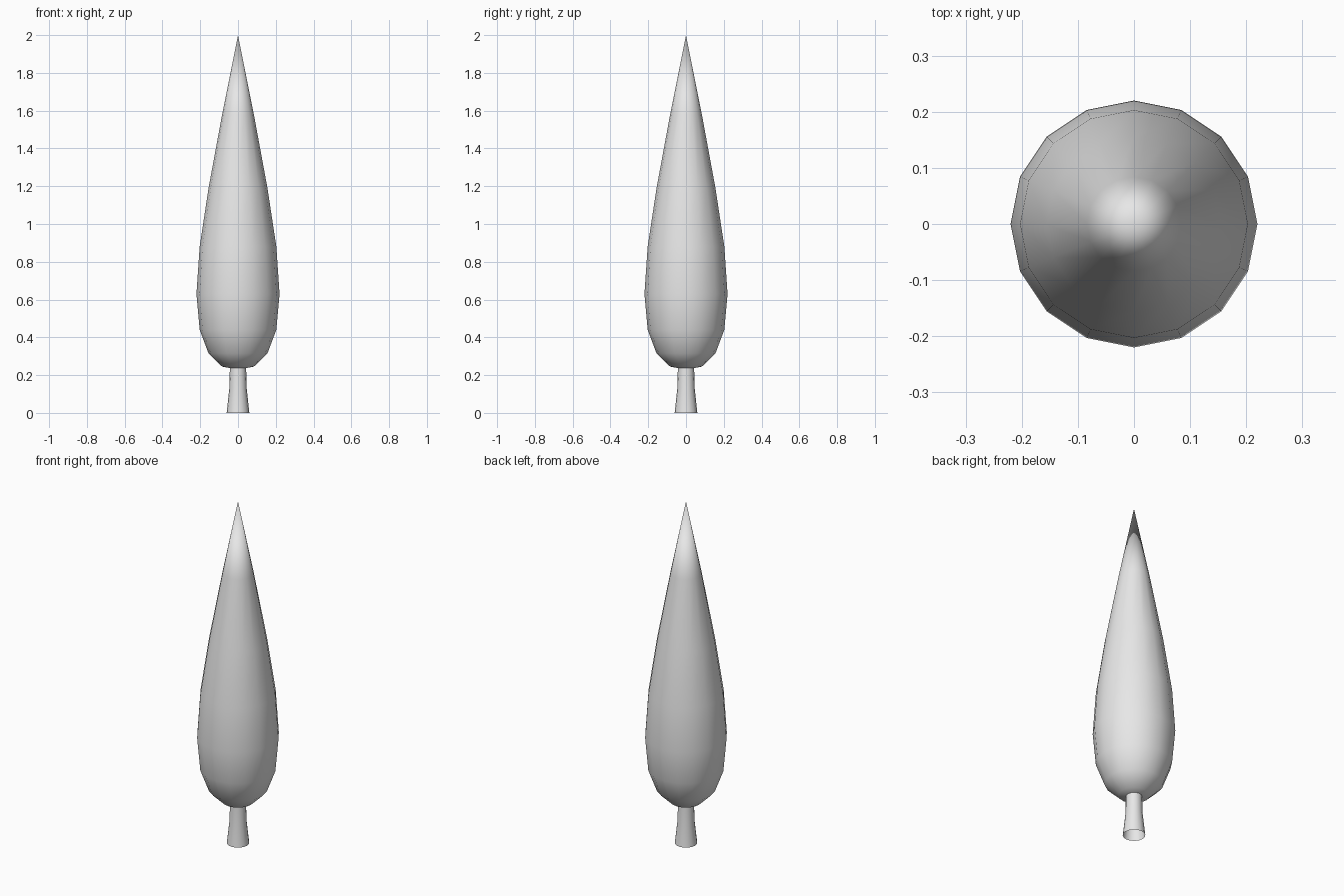
import bpy
import bmesh
from math import cos, sin, tau

cube = bpy.data.objects.get("Cube")
if cube:
    bpy.data.objects.remove(cube)

grey = bpy.data.materials.new("light_grey")
grey.use_nodes = True
grey.diffuse_color = (0.8, 0.8, 0.8, 1)
grey.node_tree.nodes["Principled BSDF"].inputs["Base Color"].default_value = (0.8, 0.8, 0.8, 1)


def lathe(name, profile, sides):
    """Turn a (radius, height) profile about z; zero radius makes a pole."""
    bm = bmesh.new()
    rings = []
    for r, z in profile:
        count = sides if r > 0 else 1
        rings.append([bm.verts.new((r * cos(tau * i / sides), r * sin(tau * i / sides), z))
                      for i in range(count)])
    for low, high in zip(rings, rings[1:]):
        for i in range(sides):
            j = (i + 1) % sides
            corners = [low[i % len(low)], low[j % len(low)],
                       high[j % len(high)], high[i % len(high)]]
            bm.faces.new(list(dict.fromkeys(corners)))
    bmesh.ops.recalc_face_normals(bm, faces=bm.faces)
    for face in bm.faces:
        face.smooth = True
    mesh = bpy.data.meshes.new(name)
    bm.to_mesh(mesh)
    bm.free()
    mesh.materials.append(grey)
    obj = bpy.data.objects.new(name, mesh)
    bpy.context.collection.objects.link(obj)
    return obj


# Tapered foliage: a round base drawn up to a point
lathe("foliage", [(0, 0.23), (0.084, 0.245), (0.156, 0.315), (0.203, 0.44), (0.22, 0.63),
                  (0.203, 0.88), (0.156, 1.19), (0.084, 1.58), (0, 2)], 16)

# Flared trunk, open at the foot
lathe("trunk", [(0.06, 0), (0.046, 0.13), (0.043, 0.24)], 16)
